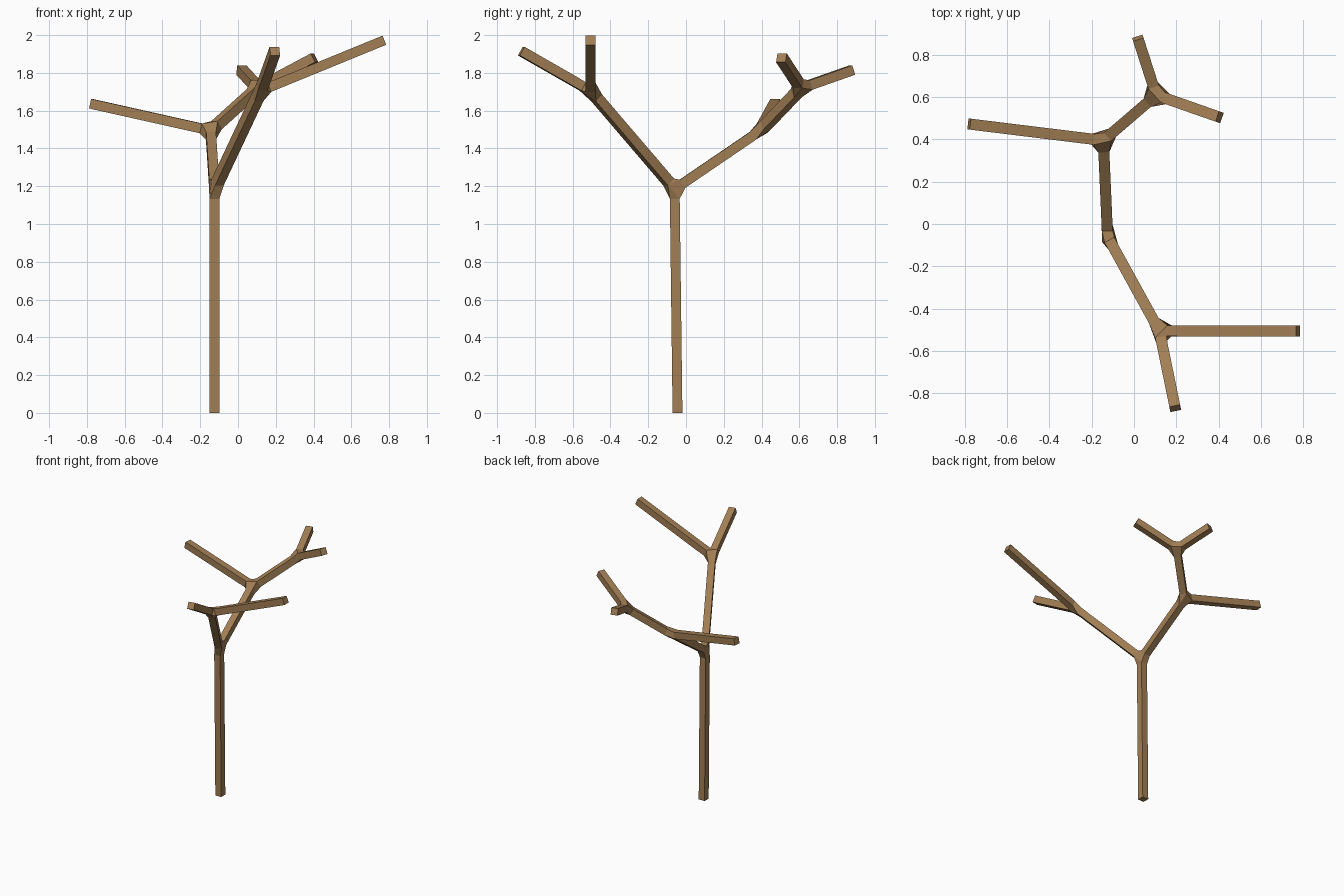
import bpy

if "Cube" in bpy.data.objects:
    bpy.data.objects.remove(bpy.data.objects["Cube"])

# Branch skeleton: joints and tips
nodes = {
    "base": (-0.125, -0.045, 0.0),
    "fork": (-0.125, -0.06, 1.185),
    "front_fork": (0.12, -0.505, 1.705),
    "front_side_tip": (0.775, -0.505, 1.973),
    "front_tip": (0.195, -0.872, 1.915),
    "back_fork": (-0.145, 0.395, 1.495),
    "back_side_tip": (-0.78, 0.473, 1.637),
    "twig_fork": (0.105, 0.61, 1.72),
    "twig_right": (0.405, 0.505, 1.88),
    "twig_back": (0.018, 0.88, 1.815),
}
links = [
    ("base", "fork"), ("fork", "front_fork"), ("front_fork", "front_side_tip"),
    ("front_fork", "front_tip"), ("fork", "back_fork"), ("back_fork", "back_side_tip"),
    ("back_fork", "twig_fork"), ("twig_fork", "twig_right"), ("twig_fork", "twig_back"),
]
names = list(nodes)
mesh = bpy.data.meshes.new("branching_tree")
mesh.from_pydata(list(nodes.values()), [(names.index(a), names.index(b)) for a, b in links], [])
tree = bpy.data.objects.new("branching_tree", mesh)
bpy.context.collection.objects.link(tree)

# Square-section skin around the skeleton
bpy.context.view_layer.objects.active = tree
tree.select_set(True)
skin = tree.modifiers.new("skin", 'SKIN')
skin.use_smooth_shade = False
for v in mesh.skin_vertices[0].data:
    v.radius = (0.026, 0.026)
mesh.skin_vertices[0].data[0].use_root = True

# Wood colour
wood = bpy.data.materials.new("wood")
wood.diffuse_color = (0.36, 0.21, 0.09, 1)
wood.use_nodes = True
wood.node_tree.nodes["Principled BSDF"].inputs["Base Color"].default_value = wood.diffuse_color
mesh.materials.append(wood)
